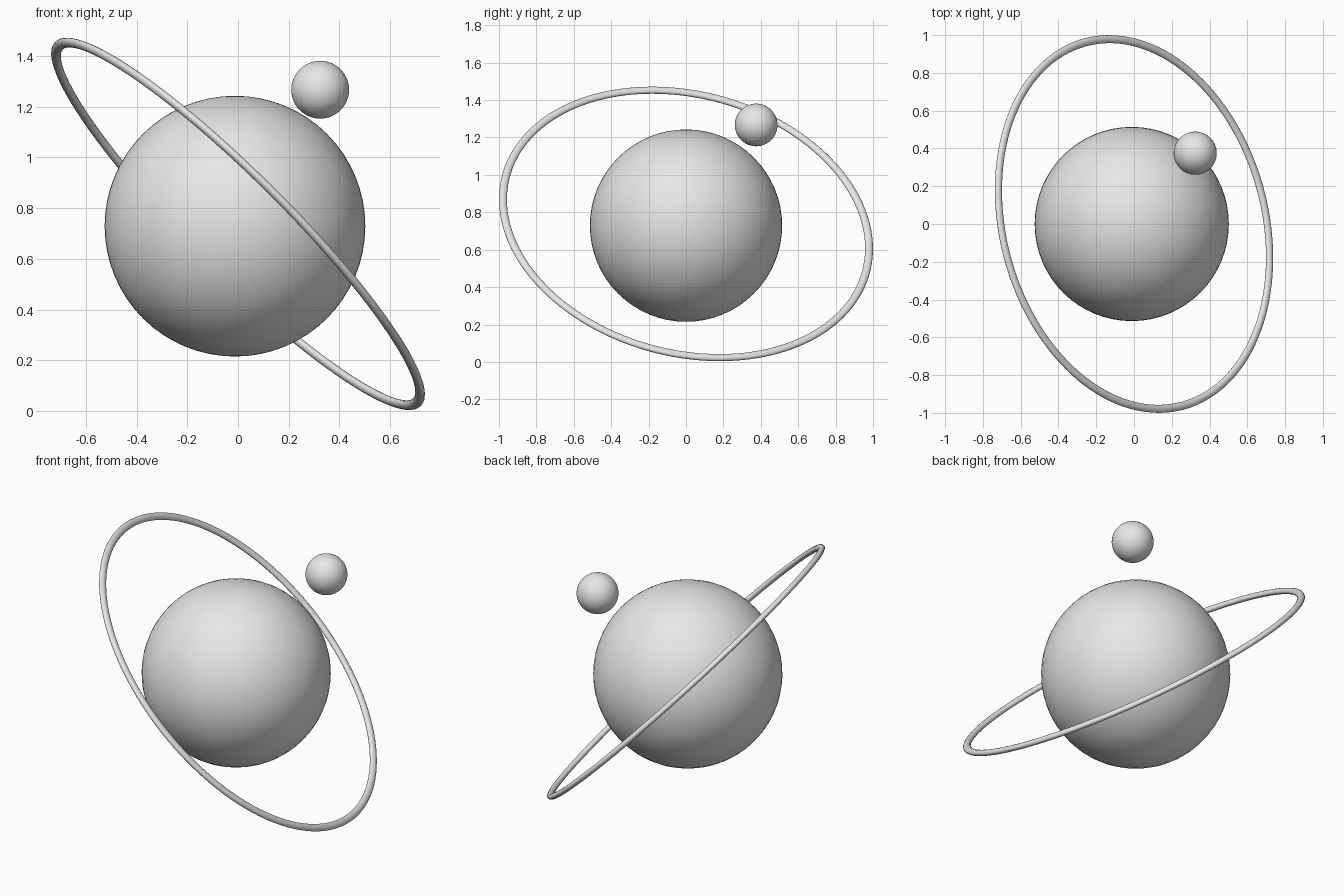
import bpy
from mathutils import Vector

cube = bpy.data.objects.get("Cube")
if cube:
    bpy.data.objects.remove(cube, do_unlink=True)

# One pale grey for every part
grey = bpy.data.materials.new("pale_grey")
grey.use_nodes = True
colour = (0.8, 0.8, 0.8, 1.0)
grey.diffuse_color = colour
for node in grey.node_tree.nodes:
    if node.type == 'BSDF_PRINCIPLED':
        node.inputs["Base Color"].default_value = colour


def finish(name):
    """Name the active object, smooth it and give it the grey."""
    obj = bpy.context.object
    obj.name = name
    obj.data.materials.append(grey)
    bpy.ops.object.shade_smooth()
    return obj


def ball(name, centre, radius):
    bpy.ops.mesh.primitive_uv_sphere_add(
        segments=64, ring_count=32, radius=radius, location=centre)
    return finish(name)


# Planet and its moon
ball("planet", (-0.012, 0, 0.729), 0.514)
ball("moon", (0.324, 0.375, 1.267), 0.114)

# Slightly flattened ring, tilted so its axis follows ring_axis
ring_axis = Vector((0.693, 0.186, 0.696))
bpy.ops.mesh.primitive_torus_add(
    major_segments=128, minor_segments=16,
    major_radius=0.996, minor_radius=0.0215, location=(0, 0, 0.738))
ring = finish("planet_ring")
ring.scale.z = 0.75
ring.rotation_euler = ring_axis.to_track_quat('Z', 'Y').to_euler()
